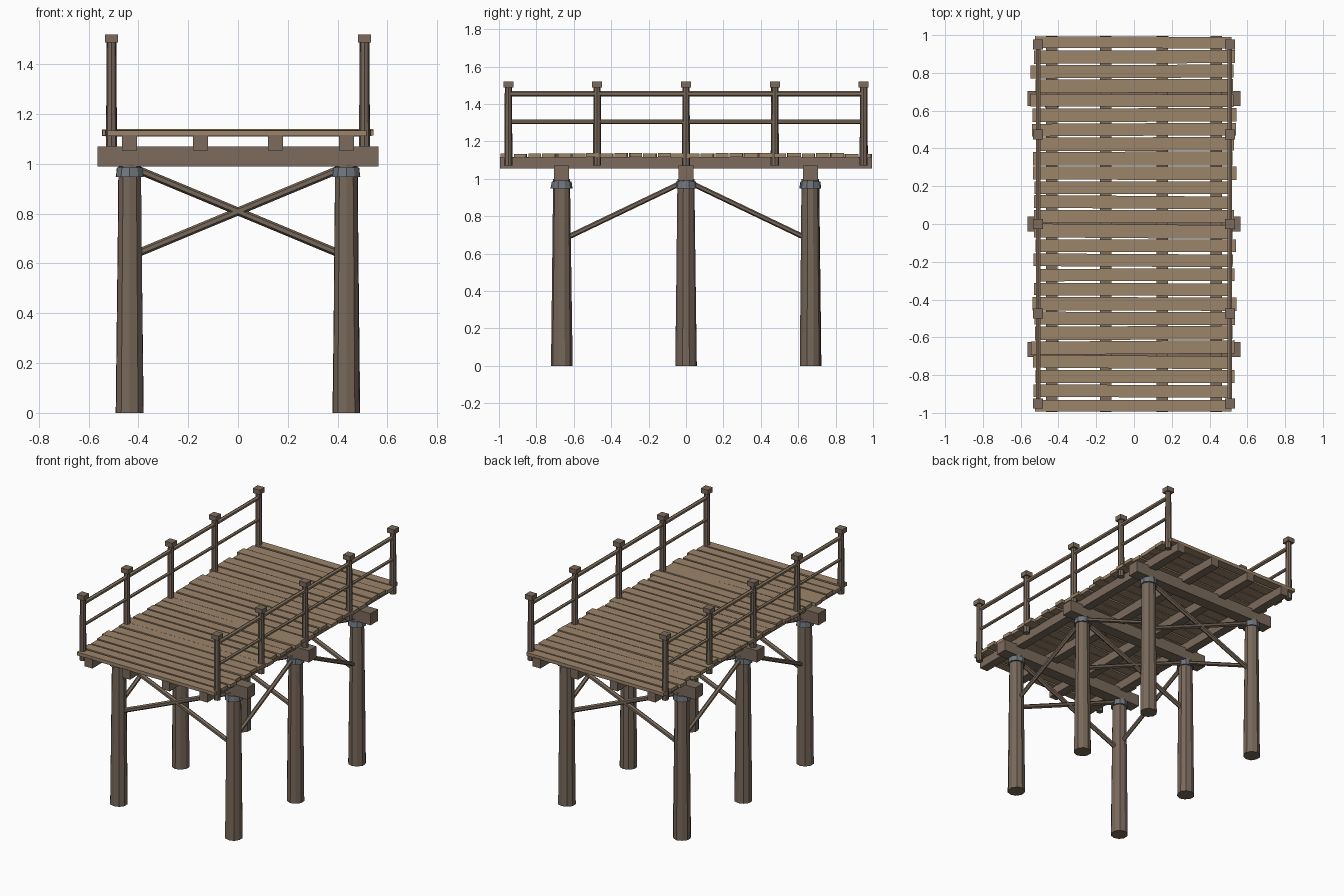
import bpy, bmesh, math, random
from mathutils import Vector, Matrix

random.seed(7)
cube = bpy.data.objects.get("Cube")
if cube:
    bpy.data.objects.remove(cube, do_unlink=True)


def material(name, color):
    m = bpy.data.materials.new(name)
    m.use_nodes = True
    rgba = (*color, 1)
    m.diffuse_color = rgba
    m.node_tree.nodes["Principled BSDF"].inputs["Base Color"].default_value = rgba
    return m


PLANK = material("tan plank wood", (0.33, 0.235, 0.145))
BEAM = material("brown beam wood", (0.2, 0.147, 0.107))
PILE = material("dark pile wood", (0.185, 0.138, 0.102))
RAIL = material("rail wood", (0.25, 0.18, 0.118))
METAL = material("grey metal", (0.16, 0.18, 0.21))


def finish(bm, name, mat):
    mesh = bpy.data.meshes.new(name)
    bm.to_mesh(mesh)
    bm.free()
    mesh.materials.append(mat)
    obj = bpy.data.objects.new(name, mesh)
    bpy.context.collection.objects.link(obj)
    return obj


def box(name, centre, size, mat, turn=0.0):
    bm = bmesh.new()
    bmesh.ops.create_cube(bm, size=1)
    place = Matrix.Translation(centre) @ Matrix.Rotation(turn, 4, 'Z')
    bm.transform(place @ Matrix.Diagonal((*size, 1)))
    return finish(bm, name, mat)


def rod(name, start, end, r1, r2, sides, mat, jitter=0.0):
    """Faceted pole between two points, optionally a little uneven."""
    start, end = Vector(start), Vector(end)
    axis = end - start
    bm = bmesh.new()
    bmesh.ops.create_cone(bm, cap_ends=True, segments=sides, radius1=r1,
                          radius2=r2, depth=axis.length)
    for v in bm.verts:
        s = 1 + random.uniform(-jitter, jitter)
        v.co.x *= s
        v.co.y *= s
    turn = axis.to_track_quat('Z', 'Y').to_matrix().to_4x4()
    bm.transform(Matrix.Translation((start + end) / 2) @ turn)
    return finish(bm, name, mat)


PX, ROWS, POST_X = 0.435, (-0.665, 0, 0.665), 0.508

# Pile rows with metal collars, cap beam and crossed braces
for y in ROWS:
    for x in (-PX, PX):
        rod("pile", (x, y, 0), (x, y, 1.0), 0.057, 0.046, 10, PILE, 0.04)
        rod("pile_collar", (x, y, 0.948), (x, y, 0.985), 0.058, 0.053, 10, METAL, 0.03)
    box("cap_beam", (0, y, 1.03), (1.13, 0.08, 0.08), BEAM)
    for s in (-1, 1):
        rod("cross_brace", (-s * PX, y, 0.99), (s * PX, y, 0.628), 0.016, 0.016, 6, PILE)

# Braces running along each side from the middle piles
for x in (-PX, PX):
    for s in (-1, 1):
        rod("side_brace", (x, 0, 0.99), (x, s * 0.665, 0.672), 0.014, 0.014, 6, PILE)

# Stringers under the deck
for x in (-PX, -0.15, 0.15, PX):
    box("stringer", (x, 0, 1.085), (0.06, 1.99, 0.062), BEAM)

# Uneven deck planks
COUNT = 26
pitch = 2 / COUNT
for i in range(COUNT):
    y = -1 + pitch * (i + 0.5)
    edge = i in (0, COUNT - 1)
    length = 1.04 if edge else random.uniform(1.04, 1.09)
    width = 0.061 if edge else random.uniform(0.065, 0.073)
    box("deck_plank", (random.uniform(-0.01, 0.01), y, 1.125 + random.uniform(-0.003, 0.003)),
        (length, width, 0.023), PLANK, random.uniform(-0.008, 0.008))

# Railings: posts with square caps and two round rails on each side
for x in (-POST_X, POST_X):
    for i in range(-2, 3):
        y = i * 0.475
        rod("rail_post", (x, y, 1.07), (x, y, 1.49), 0.022, 0.019, 8, PILE, 0.03)
        box("post_cap", (x, y, 1.504), (0.053, 0.053, 0.032), BEAM)
    for z, r in ((1.455, 0.014), (1.305, 0.011)):
        rod("hand_rail", (x, -0.955, z), (x, 0.955, z), r, r, 6, RAIL)
